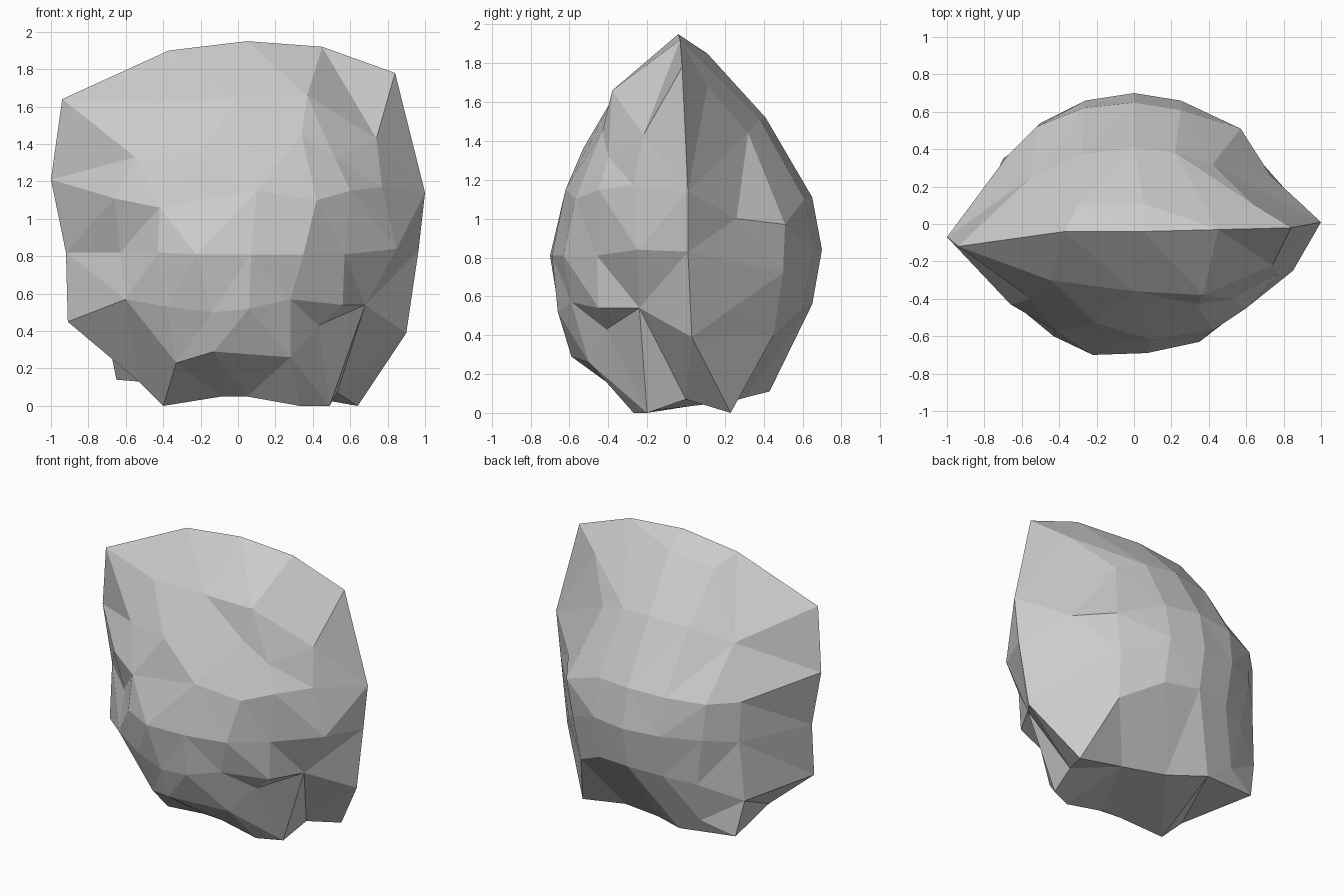
import bpy
import bmesh
from mathutils import Vector
from mathutils.geometry import delaunay_2d_cdt

# Shared rim where front and back meet, from low left over the crest to low right
rim = [(-.91, -.12, .45), (-.92, -.08, .82), (-1, -.07, 1.21),
       (-.94, -.12, 1.64), (-.37, -.04, 1.90), (.05, -.04, 1.95), (.45, -.03, 1.92),
       (.84, -.02, 1.78), (1, .01, 1.14), (.965, .01, .83), (.90, .03, .39), (.64, .23, 0)]

# Lower edges, running right to left
front_edge = [(.53, 0, .07), (.49, -.20, 0), (.33, -.27, 0), (.05, -.26, .05),
              (-.09, -.25, .05), (-.40, -.20, 0), (-.53, -.16, .13)]
back_edge = [(.30, .24, .06), (0, .31, .08), (-.25, .43, .11), (-.65, .38, .14),
             (-.70, .35, .39)]

# Facet corners on the front bulge
front_pts = [
    (-.45, -.30, 1.62), (0, -.36, 1.65), (.37, -.38, 1.66), (.74, -.22, 1.43),
    (-.55, -.40, 1.33), (-.20, -.53, 1.36), (.34, -.43, 1.45), (.52, -.40, 1.32),
    (-.66, -.43, 1.11), (-.42, -.57, 1.06), (.10, -.62, 1.15), (.42, -.57, 1.10),
    (.60, -.45, 1.15), (.77, -.27, 1.17),
    (-.63, -.36, .82), (-.43, -.60, .82), (-.22, -.70, .81), (.07, -.69, .81),
    (.35, -.63, .81), (.57, -.46, .81), (.85, -.25, .84),
    (-.60, -.46, .57), (-.38, -.57, .53), (-.14, -.65, .50), (.06, -.66, .52),
    (.28, -.59, .57), (.56, -.45, .54), (.68, -.24, .54),
    (.43, -.41, .43), (-.33, -.47, .23), (-.13, -.59, .29), (.28, -.50, .26)]

# Creases on the front, as (x, z) ends
creases = [((.45, 1.92), (.74, 1.43)), ((.45, 1.92), (.37, 1.66)),
           ((.68, .54), (.49, 0)), ((.43, .43), (.68, .54)),
           ((-.60, .57), (-.40, 0)), ((-1, 1.21), (-.66, 1.11))]

# Facet corners on the back bulge
back_pts = [
    (-.30, .10, 1.82), (.05, .11, 1.85), (.63, .11, 1.68),
    (-.55, .25, 1.42), (-.28, .37, 1.50), (0, .41, 1.52), (.22, .38, 1.51), (.42, .32, 1.44),
    (-.68, .36, 1.08), (-.52, .52, 1.08), (-.27, .62, 1.10), (0, .65, 1.11),
    (.25, .61, 1.10), (.57, .51, .97), (.73, .26, 1.00),
    (-.67, .37, .80), (-.50, .54, .83), (-.26, .66, .84), (0, .70, .84),
    (.25, .66, .84), (.53, .50, .72),
    (-.45, .52, .50), (-.25, .61, .54), (0, .65, .56),
    (.25, .60, .54), (.50, .45, .40), (.74, .24, .54), (-.43, .45, .22)]

bm = bmesh.new()
cache = {}


def vert(p):
    if p not in cache:
        cache[p] = bm.verts.new(p)
    return cache[p]


def sheet(outline, inner, a, b, fixed=()):
    """Triangulate a faceted sheet as seen in the plane of axes a and b."""
    pts = outline + inner
    keys = [(p[a], p[b]) for p in pts]
    flat = [Vector(k) for k in keys]
    edges = [(keys.index(s), keys.index(e)) for s, e in fixed]
    loop = list(range(len(outline)))
    area = sum(flat[i - 1].x * flat[i].y - flat[i].x * flat[i - 1].y for i in loop)
    if area < 0:
        loop.reverse()
    res = delaunay_2d_cdt(flat, edges, [loop], 1, 1e-5)
    for tri in res[2]:
        if not all(res[3][i] for i in tri):
            continue
        vs = [vert(pts[res[3][i][0]]) for i in tri]
        if bm.faces.get(vs) is None:
            bm.faces.new(vs)


# Front, back and underside of the boulder
sheet(rim + front_edge, front_pts, 0, 2, creases)
sheet(rim + back_edge, back_pts, 0, 2)
sheet([rim[-1]] + front_edge + [rim[0]] + back_edge[::-1], [], 0, 1)

# Merge near-coplanar triangles into larger facets
bmesh.ops.recalc_face_normals(bm, faces=bm.faces[:])
bmesh.ops.dissolve_limit(bm, angle_limit=.02, verts=bm.verts[:], edges=bm.edges[:])

mesh = bpy.data.meshes.new("boulder")
bm.to_mesh(mesh)
bm.free()
boulder = bpy.data.objects.new("boulder", mesh)
bpy.context.collection.objects.link(boulder)
